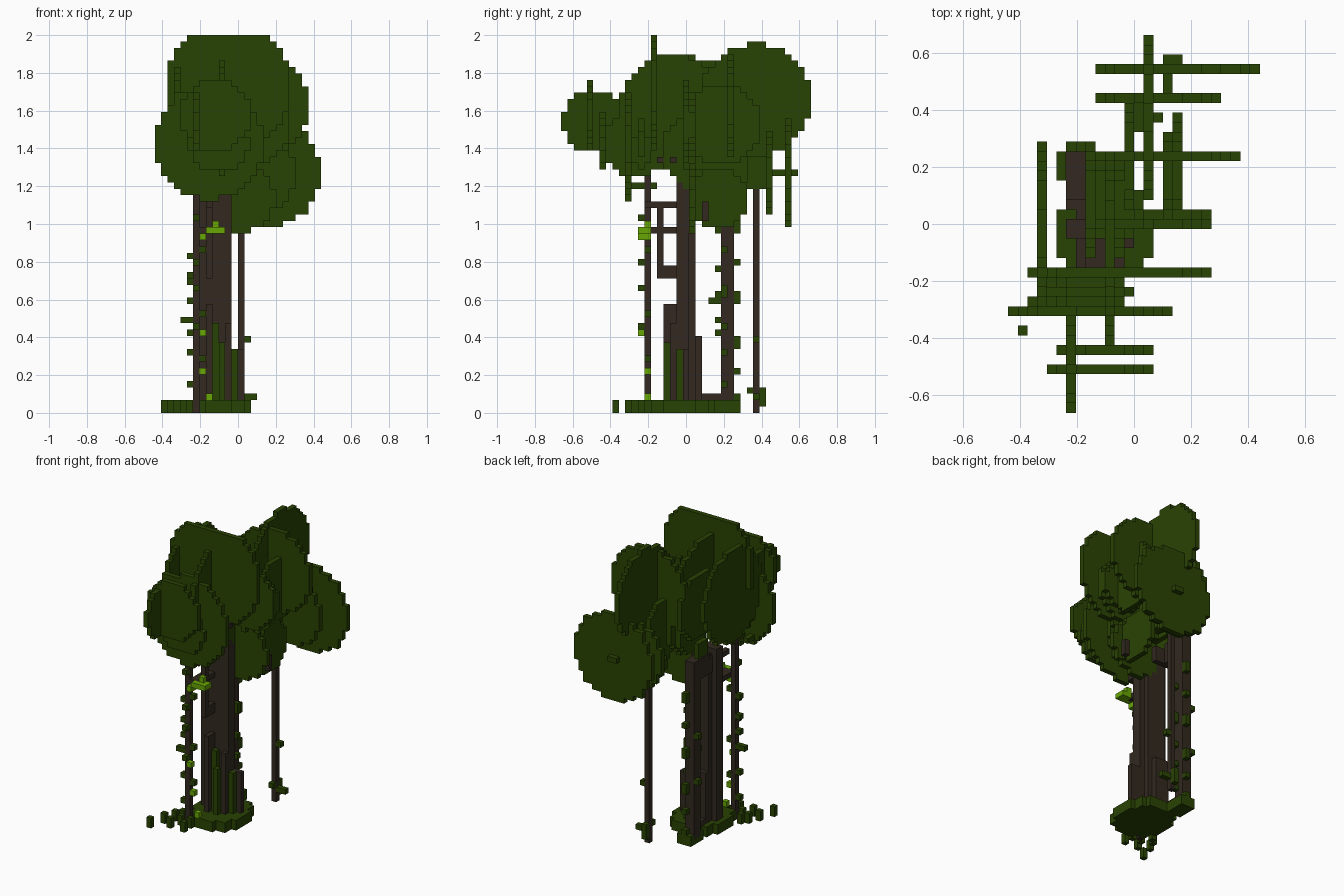
import bpy
import bmesh

S = 2 / 59      # edge length of one block
TOP = 59        # number of block layers

cube = bpy.data.objects.get("Cube")
if cube:
    bpy.data.objects.remove(cube, do_unlink=True)


def material(name, color):
    mat = bpy.data.materials.new(name)
    mat.use_nodes = True
    mat.diffuse_color = (*color, 1)
    node = mat.node_tree.nodes["Principled BSDF"]
    node.inputs["Base Color"].default_value = (*color, 1)
    node.inputs["Roughness"].default_value = 0.9
    return mat


LEAF = material("dark leaf green", (0.022, 0.056, 0.001))
BARK = material("dark bark brown", (0.032, 0.022, 0.014))
BRIGHT = material("bright leaf green", (0.135, 0.38, 0.001))


def blocks(name, cells, mat):
    """Make one mesh from the outer faces of a set of blocks."""
    cells = set(cells)
    bm = bmesh.new()
    corners = {}

    def vert(p):
        if p not in corners:
            x, y, z = p
            corners[p] = bm.verts.new((x * S, (y - 0.5) * S, z * S))
        return corners[p]

    for cell in cells:
        for axis in range(3):
            for side in (0, 1):
                step = list(cell)
                step[axis] += 2 * side - 1
                if tuple(step) in cells:
                    continue
                u, v = (axis + 1) % 3, (axis + 2) % 3
                ring = []
                for a, b in ((0, 0), (1, 0), (1, 1), (0, 1)):
                    p = list(cell)
                    p[axis] += side
                    p[u] += a
                    p[v] += b
                    ring.append(vert(tuple(p)))
                bm.faces.new(ring if side else ring[::-1])
    mesh = bpy.data.meshes.new(name)
    bm.to_mesh(mesh)
    bm.free()
    mesh.materials.append(mat)
    obj = bpy.data.objects.new(name, mesh)
    bpy.context.collection.objects.link(obj)
    return obj


def box(x, y, z):
    """Blocks in three inclusive ranges."""
    spans = [range(a, b + 1) for a, b in (x, y, z)]
    return {(i, j, k) for i in spans[0] for j in spans[1] for k in spans[2]}


def disc(center, height, radius):
    """Round flat pattern of (across, up) blocks."""
    reach = int(radius) + 2
    c, h = int(center), int(height)
    return [(u, k) for u in range(c - reach, c + reach)
            for k in range(h - reach, min(h + reach, TOP))
            if (u - center) ** 2 + (k + 0.5 - height) ** 2 <= radius ** 2]


# Leaf pads facing front and back: y, centre x, centre z, radius
for y, x, z, r in ((16, 4.5, 37.5, 8.5), (13, 2.5, 37.5, 6.5), (7, 3, 48, 8),
                   (1, 0.5, 33.7, 5.3), (1, 3.5, 45, 4.6), (0, 1.5, 45, 6.5),
                   (-5, -1.5, 51, 9.9), (-6, -5, 41, 4), (-7, -5, 42, 5),
                   (-8, -5, 41, 4), (-9, -4.5, 42, 8.6), (-13, -3, 42.2, 4.6),
                   (-15, -3.5, 46.5, 5.5)):
    blocks("front_leaf_pad", {(i, y, k) for i, k in disc(x - 0.5, z, r)}, LEAF)

# Leaf pads facing the sides: x, centre y, centre z, radius
for x, y, z, r in ((1, 10.8, 49, 8.6), (4, 5.5, 45, 6.3), (3, 5, 33.5, 4.6),
                   (-1, 7, 41.5, 6), (-2, 2, 41, 6), (-3, -1.8, 47, 8.8),
                   (-3, -8, 42, 5.2), (-4, 3, 41, 5), (-5, 2.5, 45, 6.3),
                   (-7, -14.4, 45.5, 4.9), (-10, -0.7, 47, 8.9)):
    blocks("side_leaf_pad", {(x, j, k) for j, k in disc(y, z, r)}, LEAF)

# Short stubs poking through the pads
blocks("pad_stubs", box((3, 4), (17, 17), (37, 37)) | box((3, 3), (14, 15), (37, 37))
       | box((-8, -8), (5, 7), (37, 39)) | box((-9, -9), (-9, -7), (35, 35))
       | box((0, 0), (10, 12), (35, 41)), LEAF)

# Trunk, roots and the split rear stem
blocks("trunk", box((-7, -2), (-1, 0), (1, 35)) | box((-6, -3), (1, 1), (1, 34))
       | box((-5, -5), (-3, -2), (1, 16)) | box((-1, 0), (0, 0), (1, 9))
       | box((-2, -2), (-2, -2), (1, 13)) | box((-6, -4), (2, 2), (1, 11))
       | box((-6, -6), (3, 5), (2, 2)), BARK)
blocks("rear_stem", box((-7, -6), (6, 7), (1, 35))
       | box((-7, -6), (3, 7), (32, 35)) | box((-7, -4), (2, 2), (32, 34)), BARK)

# Crown branches reaching toward the front and side
blocks("crown_branches", box((-5, -2), (-4, -2), (39, 39)) | box((-2, -1), (-2, -2), (39, 39))
       | box((4, 4), (3, 3), (30, 32)), BARK)
blocks("front_branch_loop", box((-5, -5), (-4, -4), (21, 32))
       | box((-5, -5), (-3, -2), (21, 22)) | box((-5, -5), (-6, -2), (32, 32))
       | box((-6, -5), (-6, -2), (28, 28)), BARK)

# Thin hanging roots
blocks("front_hanging_root", box((-7, -7), (-6, -6), (0, 36)), BARK)
blocks("back_hanging_root", box((0, 0), (11, 11), (0, 34)), BARK)

# Moss on the ground and up the trunk
moss = {(i, j, k) for i in range(-9, 2) for j in range(-8, 8) for k in (0, 1)
        if ((i + 3.5) / 5.1) ** 2 + ((j + 0.8) / 5.8) ** 2 <= 1}
blocks("ground_moss", moss | box((-7, -5), (5, 8), (0, 1)), LEAF)
blocks("moss_tufts", {(x, y, k) for k in (0, 1) for x, y in
       ((-12, -11), (-11, -8), (-10, -6), (-9, -9), (-8, -7), (-9, -5),
        (-6, -9), (-6, -7), (1, -1))}, LEAF)
blocks("trunk_moss", box((-3, -3), (-3, -3), (2, 10)) | box((-4, -4), (-2, -2), (2, 13))
       | box((-1, -1), (-1, -1), (2, 9)), LEAF)

# Small leaves on the hanging roots and rear stem
blocks("front_root_leaves", {(-8, -6, k) for k in (4, 9, 17, 20, 24)}
       | {(-7, -7, k) for k in (13, 19, 23, 30)} | {(-6, -6, k) for k in (8, 15, 25)}
       | box((-9, -8), (-6, -6), (14, 14)) | box((-7, -7), (-9, -5), (35, 35)), LEAF)
blocks("rear_stem_leaves", {(-6, 8, k) for k in (2, 6, 10, 11, 17, 18, 23, 28, 29)}
       | {(-5, 6, k) for k in (4, 9, 13, 18, 19, 25)} | box((-6, -6), (4, 5), (17, 17))
       | {(-6, 5, k) for k in (12, 14, 18, 22, 28)} | {(-8, 7, k) for k in (12, 21)}, LEAF)
blocks("back_root_leaves", box((0, 0), (12, 12), (1, 3)) | box((1, 2), (11, 11), (2, 2))
       | {(1, 11, 11), (0, 10, 3)}, LEAF)

# Bright new leaves
blocks("bright_leaves", box((-5, -3), (-7, -6), (28, 28)) | box((-4, -4), (-6, -6), (28, 29))
       | {(-6, -7, 27), (-6, -6, 27), (-6, -6, 6), (-6, -7, 12), (-5, -6, 2)}, BRIGHT)
